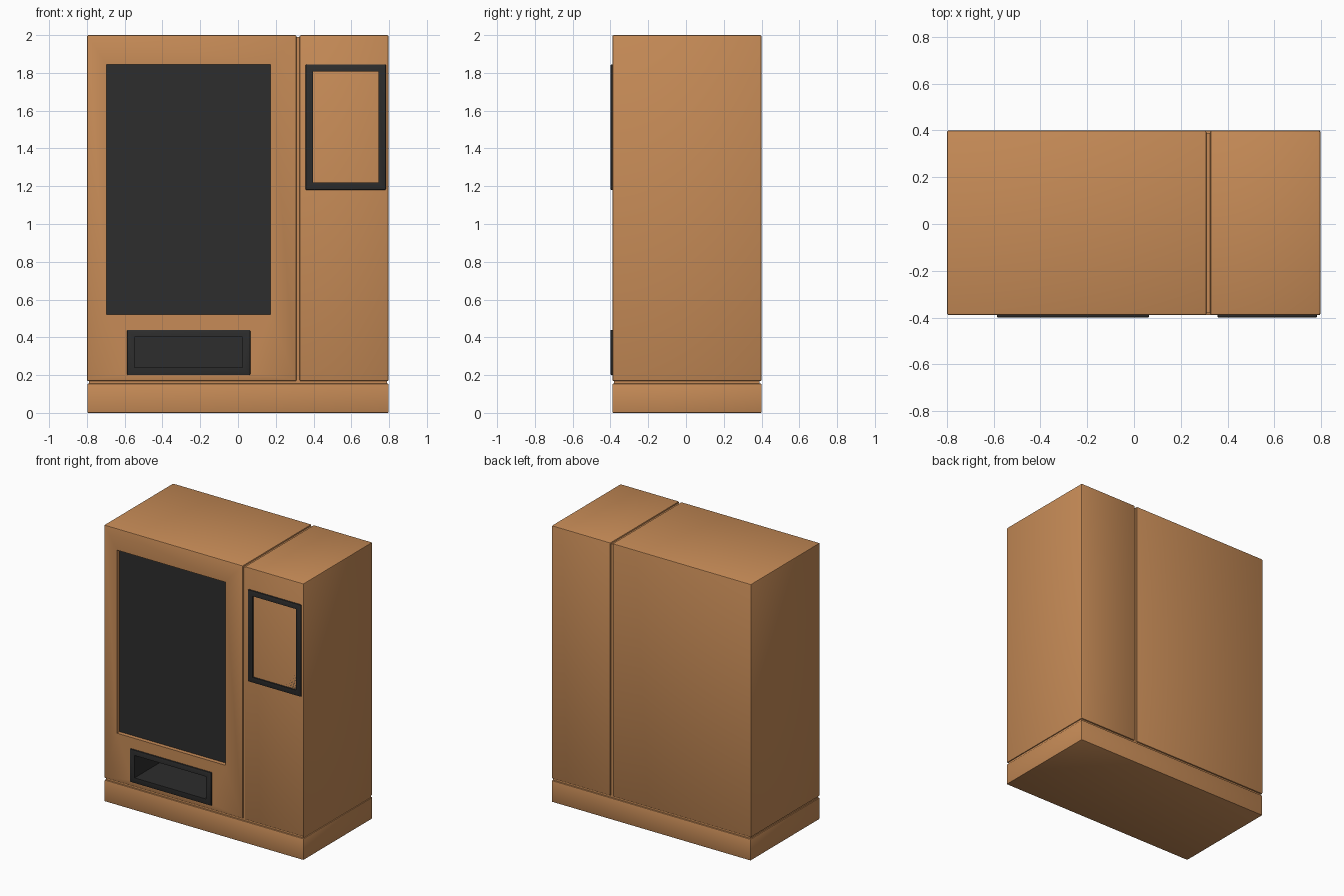
import bpy
import math

if "Cube" in bpy.data.objects:
    bpy.data.objects.remove(bpy.data.objects["Cube"])


def material(name, rgb):
    m = bpy.data.materials.new(name)
    m.diffuse_color = (*rgb, 1)
    m.use_nodes = True
    m.node_tree.nodes["Principled BSDF"].inputs["Base Color"].default_value = m.diffuse_color
    return m


ORANGE = material("warm orange", (0.57, 0.26, 0.095))
DARK = material("charcoal", (0.026, 0.026, 0.026))


def activate(ob):
    bpy.ops.object.select_all(action='DESELECT')
    ob.select_set(True)
    bpy.context.view_layer.objects.active = ob


def box(name, x, y, z, mat, bevel=0.0):
    """Box from (min, max) ranges, with optional rounded edges."""
    bpy.ops.mesh.primitive_cube_add(
        size=1, location=[(r[0] + r[1]) / 2 for r in (x, y, z)])
    ob = bpy.context.object
    ob.name = name
    ob.scale = [r[1] - r[0] for r in (x, y, z)]
    bpy.ops.object.transform_apply(location=False, rotation=False, scale=True)
    ob.data.materials.append(mat)
    if bevel:
        mod = ob.modifiers.new("bevel", 'BEVEL')
        mod.width = bevel
        mod.segments = 2
        bpy.ops.object.modifier_apply(modifier=mod.name)
    return ob


def carve(ob, x, y, z):
    """Cut a box-shaped recess out of an object."""
    cutter = box("cutter", x, y, z, ob.data.materials[0])
    cutter.hide_render = True
    activate(ob)
    mod = ob.modifiers.new("recess", 'BOOLEAN')
    mod.operation = 'DIFFERENCE'
    mod.solver = 'EXACT'
    mod.object = cutter
    bpy.ops.object.modifier_apply(modifier=mod.name)
    bpy.data.objects.remove(cutter, do_unlink=True)


DEPTH = (-0.39, 0.40)
INNER = (-0.38, 0.39)

# Plinth and the two cabinet halves
box("plinth", (-0.797, 0.797), DEPTH, (0, 0.155), ORANGE, 0.005)
main = box("main_cabinet", (-0.80, 0.31), DEPTH, (0.168, 2.0), ORANGE, 0.008)
box("side_cabinet", (0.326, 0.797), DEPTH, (0.168, 2.0), ORANGE, 0.008)

# Inset cores that show inside the seams
box("vertical_seam_core", (0.30, 0.335), INNER, (0.14, 1.99), ORANGE)
box("plinth_seam_core", (-0.79, 0.79), INNER, (0.14, 0.18), ORANGE)

# Display window: recess with dark glass at the back
carve(main, (-0.695, 0.172), (-0.5, -0.355), (0.52, 1.845))
box("window_glass", (-0.70, 0.177), (-0.36, -0.35), (0.515, 1.85), DARK)

# Delivery bin: deep open box with a raised rim
carve(main, (-0.58, 0.058), (-0.5, -0.06), (0.21, 0.43))
tray = box("delivery_bin", (-0.587, 0.065), (-0.40, -0.05), (0.20, 0.44), DARK, 0.006)
carve(tray, (-0.548, 0.024), (-0.5, -0.08), (0.24, 0.402))

# Payment screen: raised frame with a shallow inset
screen = box("screen_panel", (0.357, 0.783), (-0.40, -0.37), (1.18, 1.845), DARK, 0.006)
carve(screen, (0.397, 0.743), (-0.5, -0.39), (1.22, 1.807))

# Smooth rounded edges, crisp corners
for ob in list(bpy.context.scene.objects):
    activate(ob)
    bpy.ops.object.shade_smooth_by_angle(angle=math.radians(35))
